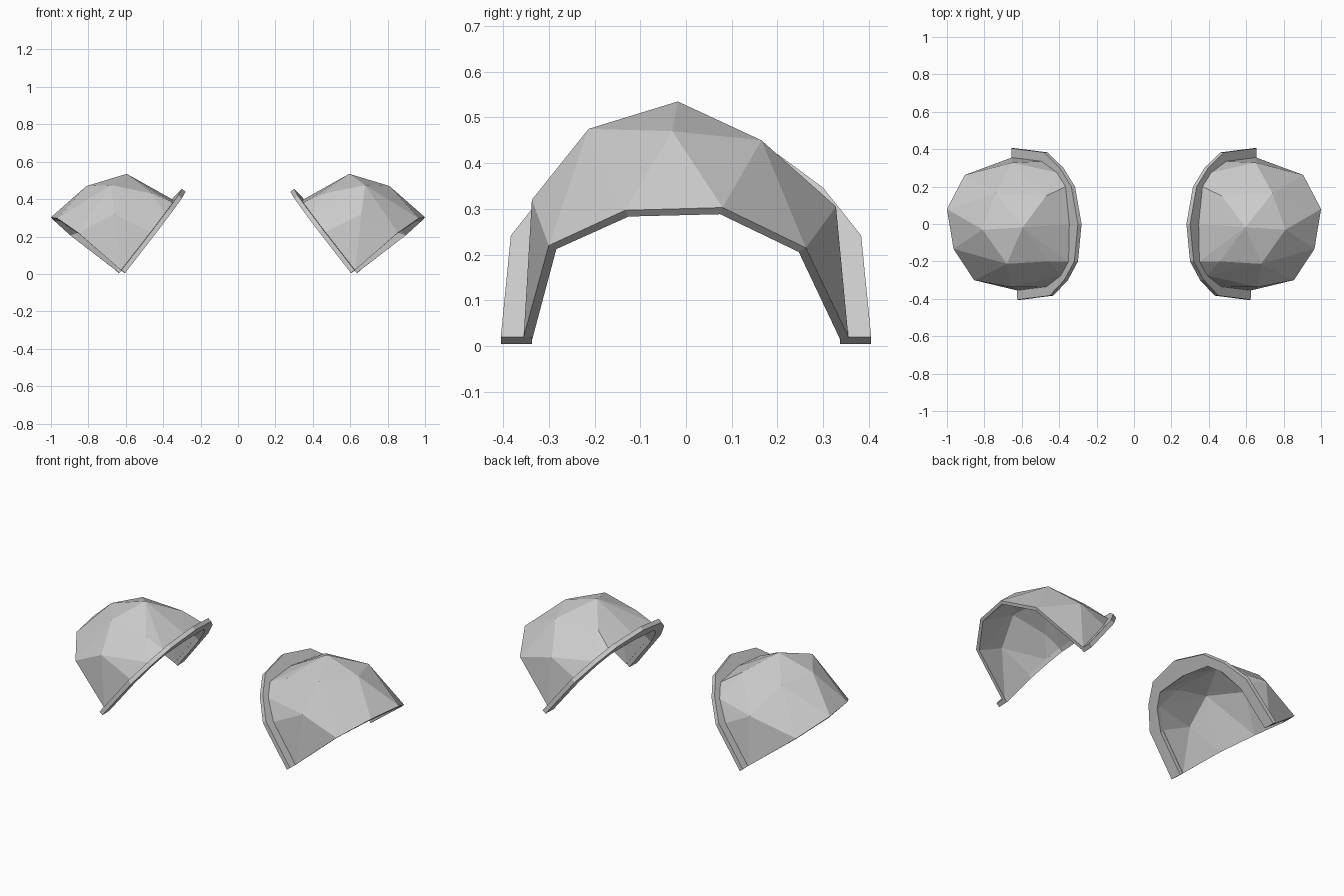
import bpy, bmesh
from mathutils import Vector

if "Cube" in bpy.data.objects:
    bpy.data.objects.remove(bpy.data.objects["Cube"])


def finish(name, bm, thickness=0):
    me = bpy.data.meshes.new(name)
    bm.to_mesh(me)
    bm.free()
    ob = bpy.data.objects.new(name, me)
    bpy.context.collection.objects.link(ob)
    if thickness:
        s = ob.modifiers.new("Thickness", 'SOLIDIFY')
        s.thickness = thickness
        s.offset = -1
    m = ob.modifiers.new("Mirror", 'MIRROR')
    m.use_mirror_merge = False
    return ob


def neck_plane(y, t):
    # slanted plane of the neck-side opening; t runs up the slope
    return Vector((0.64 + 0.04 * y - 0.34 * t, y, 0.02 + 0.435 * t))


def arch(half):
    # symmetric arch from the front end, over the top, to the back end
    return [(-y, t) for y, t in half] + [(y, t) for y, t in half[-2::-1]]


rim = arch([(.355, 0), (.335, .47), (.275, .70), (.2, .83), (0, .865)])
lip = arch([(.405, 0), (.383, .51), (.30, .75), (.2, .92), (0, 1)])

# Faceted shoulder dome: hull of a few points, opened on both cut sides
inner = [neck_plane(y, t) for y, t in rim]
outer = [(.855, -.30, .22), (.965, -.133, .297), (1.0, .08, .303), (.905, .262, .215)]
crown = [(.595, -.018, .535), (.81, -.03, .47), (.68, -.213, .475), (.46, -.2, .43),
         (.74, .165, .45), (.47, .15, .447), (.66, -.337, .32), (.65, .328, .305)]
bm = bmesh.new()
vi = [bm.verts.new(p) for p in inner]
vo = [bm.verts.new(p) for p in outer]
for p in crown:
    bm.verts.new(p)
bmesh.ops.convex_hull(bm, input=bm.verts[:])
sides = (set(vi), set(vo) | {vi[0], vi[-1]})
cut = [f for f in bm.faces if any(set(f.verts) <= s for s in sides)]
bmesh.ops.delete(bm, geom=cut, context='FACES')
bmesh.ops.delete(bm, geom=[v for v in bm.verts if not v.link_faces], context='VERTS')
bmesh.ops.recalc_face_normals(bm, faces=bm.faces[:])
if sum(f.normal.z * f.calc_area() for f in bm.faces) < 0:
    bmesh.ops.reverse_faces(bm, faces=bm.faces[:])
finish("shoulder_dome", bm, 0.02)

# Raised flange along the neck-side arch
bm = bmesh.new()
drop = Vector((-.79, 0, -.61)) * 0.025
rings = []
for (yi, ti), (yo, to) in zip(rim, lip):
    a, b = neck_plane(yi * .95, ti * .96), neck_plane(yo, to)
    rings.append([bm.verts.new(p) for p in (a, b, b + drop, a + drop)])
for r, s in zip(rings, rings[1:]):
    for k in range(4):
        bm.faces.new((r[k], r[(k + 1) % 4], s[(k + 1) % 4], s[k]))
bm.faces.new(rings[0])
bm.faces.new(rings[-1])
bmesh.ops.recalc_face_normals(bm, faces=bm.faces[:])
finish("neck_flange", bm)
